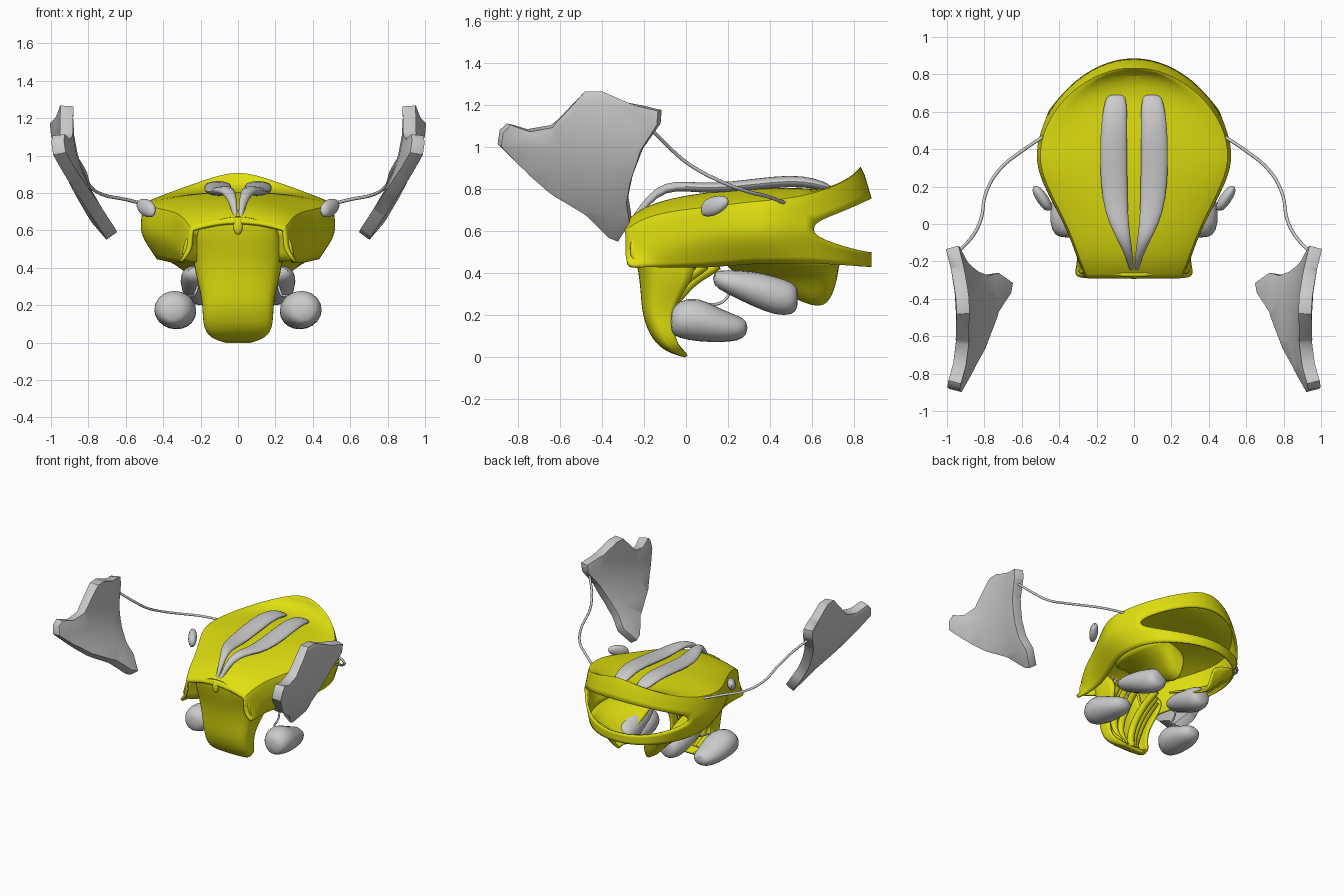
import bpy, bmesh, math

cube = bpy.data.objects.get("Cube")
if cube:
    bpy.data.objects.remove(cube, do_unlink=True)


def material(name, rgb):
    m = bpy.data.materials.new(name)
    m.use_nodes = True
    m.diffuse_color = (*rgb, 1)
    m.node_tree.nodes["Principled BSDF"].inputs["Base Color"].default_value = (*rgb, 1)
    return m


yellow = material("yellow", (0.74, 0.74, 0.005))
grey = material("light grey", (0.6, 0.6, 0.6))


def finish(name, bm, mat, mirror=True, subdiv=0, thick=0, bevel=0, angle=45):
    """Turn a bmesh into a smooth-shaded object with its modifiers."""
    bmesh.ops.remove_doubles(bm, verts=bm.verts, dist=0.0005)
    bmesh.ops.recalc_face_normals(bm, faces=bm.faces)
    mesh = bpy.data.meshes.new(name)
    bm.to_mesh(mesh)
    bm.free()
    ob = bpy.data.objects.new(name, mesh)
    bpy.context.collection.objects.link(ob)
    mesh.materials.append(mat)
    if mirror:
        mod = ob.modifiers.new("mirror", "MIRROR")
        mod.use_clip = True
    if subdiv:
        mod = ob.modifiers.new("smooth", "SUBSURF")
        mod.levels = mod.render_levels = subdiv
    if thick:
        mod = ob.modifiers.new("thickness", "SOLIDIFY")
        mod.thickness, mod.offset = thick, 0
    if bevel:
        mod = ob.modifiers.new("round edge", "BEVEL")
        mod.width, mod.segments = bevel, 3
        mod.limit_method = "ANGLE"
        mod.angle_limit = math.radians(40)
    bpy.ops.object.select_all(action="DESELECT")
    bpy.context.view_layer.objects.active = ob
    ob.select_set(True)
    bpy.ops.object.shade_smooth_by_angle(angle=math.radians(angle))


def skin(bm, rows, closed=False, skip=lambda i, j: False):
    """Join rows of points with quads; return the vertex rows."""
    vs = [[bm.verts.new(p) for p in r] for r in rows]
    n = len(rows[0])
    for i in range(len(rows) - 1):
        for j in range(n if closed else n - 1):
            k = (j + 1) % n
            if not skip(i, j):
                bm.faces.new((vs[i][j], vs[i][k], vs[i + 1][k], vs[i + 1][j]))
    return vs


def pod(name, rings, mat=grey, mirror=True):
    """Closed body along y from rings of x, y, z, half width, half height."""
    bm = bmesh.new()
    turn = [2 * math.pi * k / 10 for k in range(10)]
    vs = skin(bm, [[(x + a * math.cos(t), y, z + b * math.sin(t)) for t in turn]
                   for x, y, z, a, b in rings], closed=True)
    bm.faces.new(vs[0])
    bm.faces.new(vs[-1])
    finish(name, bm, mat, mirror, subdiv=1, angle=60)


def rod(name, points, radius, mat, side):
    """Thin smooth rod through points on one side."""
    cu = bpy.data.curves.new(name, "CURVE")
    cu.dimensions = "3D"
    cu.bevel_depth, cu.bevel_resolution, cu.resolution_u = radius, 2, 6
    sp = cu.splines.new("BEZIER")
    sp.bezier_points.add(len(points) - 1)
    for bp, (x, y, z) in zip(sp.bezier_points, points):
        bp.co = (x * side, y, z)
        bp.handle_left_type = bp.handle_right_type = "AUTO"
    cu.use_fill_caps = True
    cu.materials.append(mat)
    bpy.context.collection.objects.link(bpy.data.objects.new(name, cu))


# Shell: y, half width, crown z, rim z, opening top, opening bottom, hem z, hem scale
SHELL = [
    (-.285, .25, .64, .60, .55, .49, .425, 1.28),
    (-.20, .29, .71, .66, .60, .50, .43, 1.0),
    (-.05, .34, .755, .695, .61, .52, .43, .85),
    (.12, .43, .78, .71, .63, .56, .43, .80),
    (.30, .52, .795, .735, .65, .57, .45, .80),
    (.45, .51, .80, .745, .65, .57, .45, .85),
    (.60, .45, .795, .77, .64, .58, .45, .90),
    (.74, .34, .79, .81, .69, .53, .44, .95),
    (.85, .18, .83, .865, .74, .50, .43, 1),
    (.89, 0, .92, .92, .76, .50, .43, 1),
]
rows = []
for y, w, crown, rim, open_top, open_low, hem, hem_scale in SHELL:
    lean = .045 * max(0, (y - .45) / .44)
    top = [(w * .97 * u, y - lean, crown + (rim - crown) * u ** 2) for u in (0, .25, .5, .75, 1)]
    rows.append(top + [(w, y, open_top), (w, y, open_low), (w * hem_scale, y, hem)])
bm = bmesh.new()
grid = skin(bm, rows, skip=lambda i, j: j == 5 and i >= 6)
crease = bm.edges.layers.float.new("crease_edge")
for a, b in zip(grid, grid[1:]):
    bm.edges.get((a[4], b[4]))[crease] = .75
finish("shell", bm, yellow, subdiv=2, thick=.018)

# Belly panels under the rear, open in the middle: y, low z, width scale
BELLY = [(.20, .42, .9), (.38, .36, 1), (.58, .25, .97), (.68, .24, .85), (.72, .40, .8)]
bm = bmesh.new()
skin(bm, [[(.13, y, z), (.19, y, z + .03), (.26, y + .01, (z + .44) / 2 + .03), (.42 * f, y, .46)]
          for y, z, f in BELLY])
finish("belly_panels", bm, yellow, subdiv=2, thick=.015)

# Panels that close the hood beside the snout
bm = bmesh.new()
skin(bm, [[(.25, -.255, .60), (.285, -.265, .53), (.30, -.26, .44)],
          [(.22, -.20, .62), (.235, -.19, .53), (.245, -.18, .43)],
          [(.16, -.17, .64), (.17, -.15, .53), (.18, -.12, .43)]])
finish("hood_panels", bm, yellow, subdiv=1, thick=.015)

# Snout: curved mask that hangs from the hood, y, z, half width, depth of side
SNOUT = [(-.272, .675, .18, .10), (-.265, .58, .225, .16), (-.22, .44, .245, .30),
         (-.205, .30, .205, .19), (-.20, .20, .185, .13), (-.155, .085, .185, .10),
         (-.085, .03, .15, .06), (-.005, .008, .07, .01)]
bm = bmesh.new()
skin(bm, [[(w * u, y + .3 * d * u ** 4, z - (.05 * u * u if z > .6 else 0)) for u in (0, .4, .8, 1)]
          + [(w * .93, y + d, z + .01)] for y, z, w, d in SNOUT])
finish("snout", bm, yellow, subdiv=2, thick=.02)

# Knob on the brow
pod("brow_knob", [(0, -.295, .62, .012, .02), (0, -.285, .62, .03, .055),
                  (0, -.25, .63, .027, .045), (0, -.22, .64, .01, .02)], yellow, False)

# Paired ribs inside the snout, and the rods
for side, label in ((1, "left"), (-1, "right")):
    for k in range(3):
        rod(f"{label}_throat_rib_{k + 1}",
            [(.18 - .05 * k, .03 + .06 * k, .44), (.16 - .05 * k, -.08 + .04 * k, .33),
             (.13 - .04 * k, -.13 + .02 * k, .18), (.07 - .02 * k, -.06, .045)], .026, yellow, side)
    rod(f"{label}_arm_rod",
        [(.48, .47, .735), (.60, .39, .765), (.72, .29, .79), (.79, .17, .835),
         (.82, .02, .915), (.86, -.06, .98), (.95, -.16, 1.08)], .009, grey, side)
    rod(f"{label}_pod_link",
        [(.30, .02, .25), (.25, .10, .25), (.23, .17, .26), (.21, .22, .32)], .007, grey, side)

# Long pads on the back
pod("back_pads", [(.012, -.275, .62, .010, .02), (.016, -.22, .70, .014, .03),
                  (.035, -.14, .79, .028, .025), (.065, -.05, .82, .045, .024),
                  (.095, .06, .805, .066, .025), (.108, .22, .81, .077, .026),
                  (.11, .42, .835, .077, .03), (.105, .56, .84, .073, .028),
                  (.098, .66, .815, .062, .024), (.095, .695, .80, .042, .014)])

# Pods at the cheeks and below
pod("cheek_pods", [(.458, .07, .70, .015, .02), (.465, .09, .71, .033, .045),
                   (.492, .14, .72, .042, .052), (.515, .18, .735, .033, .038),
                   (.525, .205, .74, .013, .015)])
pod("lower_pods", [(.35, -.075, .165, .05, .055), (.345, -.04, .18, .105, .095),
                   (.335, .06, .18, .125, .115), (.33, .16, .15, .11, .085),
                   (.32, .25, .135, .085, .065), (.32, .295, .14, .05, .035)])
pod("upper_pods", [(.23, .125, .375, .045, .035), (.225, .19, .36, .085, .06),
                   (.215, .32, .325, .10, .09), (.205, .43, .29, .10, .10),
                   (.20, .51, .28, .085, .085), (.20, .535, .28, .05, .05)])

# Swept blades at the ends of the arms: outline in y and z, cut up, then bowed
OUTLINE = [(-.89, 1.01), (-.88, 1.075), (-.845, 1.11), (-.75, 1.08), (-.64, 1.10), (-.48, 1.265),
           (-.40, 1.265), (-.27, 1.21), (-.125, 1.175), (-.13, 1.11), (-.21, .99),
           (-.26, .85), (-.28, .75), (-.265, .66), (-.32, .57), (-.37, .59),
           (-.47, .69), (-.66, .80), (-.80, .92)]
bm = bmesh.new()
bm.faces.new([bm.verts.new((0, y, z)) for y, z in OUTLINE])
cuts = [((0, 0, .7 + .1 * k), (0, 0, 1)) for k in range(6)]
cuts += [((0, -.75 + .13 * k, 0), (0, 1, 0)) for k in range(5)]
for point, normal in cuts:
    bmesh.ops.bisect_plane(bm, geom=bm.verts[:] + bm.edges[:] + bm.faces[:],
                           plane_co=point, plane_no=normal)
for v in bm.verts:
    t = v.co.z - .58
    v.co.x = .67 + .8 * t - .65 * t * t + .4 * (v.co.y + .5) ** 2
finish("arm_blades", bm, grey, thick=.07, bevel=.028, angle=50)
